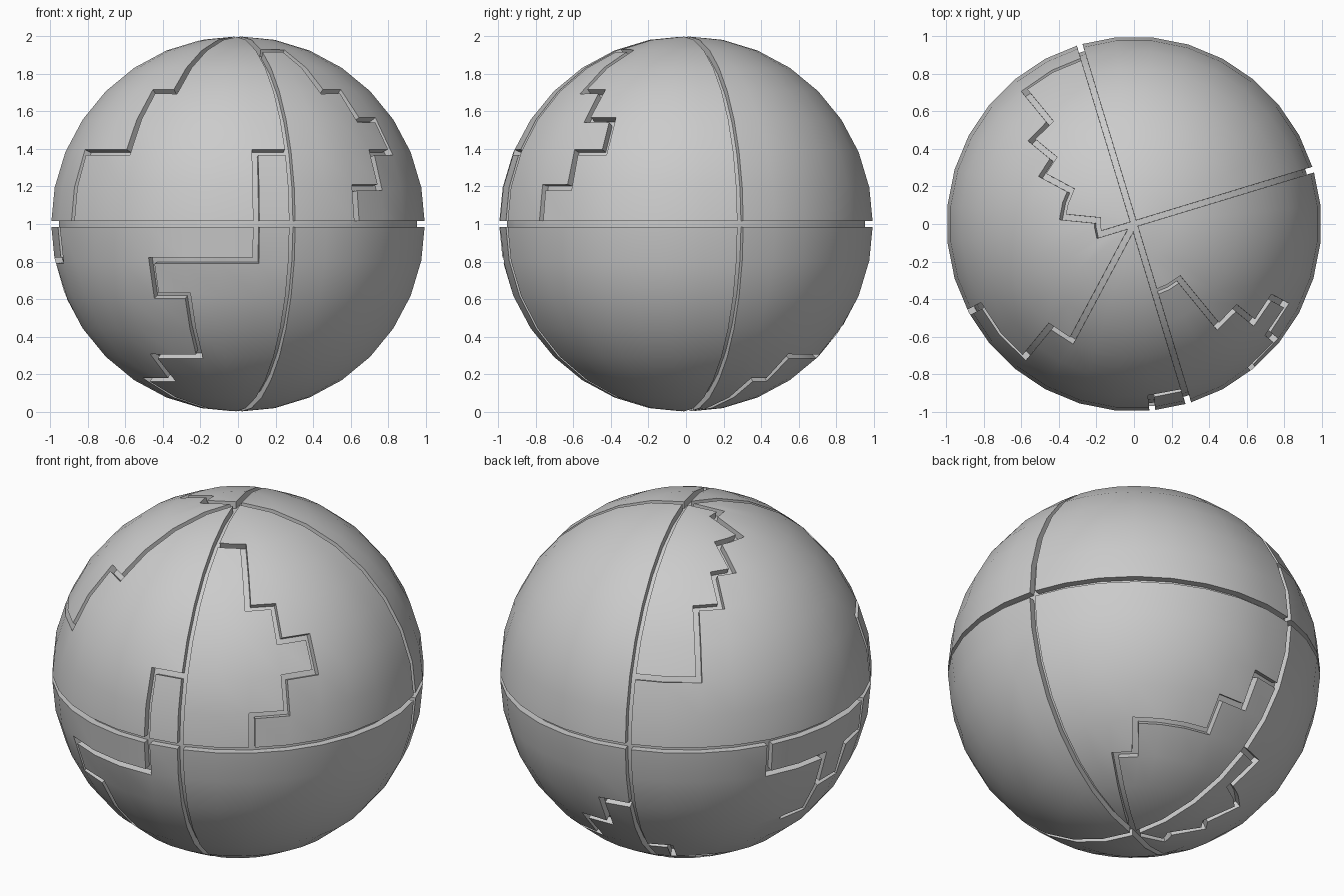
import bpy, bmesh
from math import radians, acos, atan2
from mathutils import Matrix, Vector

if "Cube" in bpy.data.objects:
    bpy.data.objects.remove(bpy.data.objects["Cube"])

STEP = radians(11.25)
TURN = radians(16.875)

# Groove paths as corners (meridian index 0-31, ring index 0-16) on the sphere grid
paths = [
    [(0, 0), (0, 16)], [(8, 0), (8, 16)], [(24, 0), (24, 16)],      # meridians
    [(0, 8), (32, 8)],                                              # equator
    # upper zigzags
    [(20, 0), (20, 4), (19, 4), (19, 6), (17, 6), (17, 8)],
    [(16, 0), (16, 1), (14, 1), (14, 2), (12, 2), (12, 3), (11, 3), (11, 4),
     (10, 4), (10, 6), (8, 6)],
    [(24, 2), (26, 2), (26, 4), (27, 4), (27, 5), (28, 5), (28, 6), (27, 6),
     (27, 7), (26, 7), (26, 8)],
    # lower zigzags
    [(24, 6), (23, 6), (23, 9), (20, 9), (20, 10), (21, 10), (21, 12), (19, 12),
     (19, 13), (17, 13), (17, 16)],
    [(8, 10), (7, 10), (7, 11), (6, 11), (6, 12), (3, 12), (3, 13), (2, 13), (2, 16)],
    [(8, 12), (9, 12), (9, 13), (11, 13), (11, 14), (12, 14), (12, 15), (14, 15), (14, 16)],
    [(12, 8), (12, 9), (14, 9), (14, 11), (13, 11)],
    [(16, 8), (16, 9), (15, 9), (15, 10), (14, 10)],
]

# Sphere body
bm = bmesh.new()
bmesh.ops.create_uvsphere(bm, u_segments=32, v_segments=16, radius=1)
bmesh.ops.rotate(bm, verts=bm.verts, cent=(0, 0, 0), matrix=Matrix.Rotation(TURN, 3, 'Z'))


def key(j, k):
    return (0 if k in (0, 16) else j % 32, k)


grid = {}
for v in bm.verts:
    k = round(acos(max(-1, min(1, v.co.z))) / STEP)
    grid[key(round((atan2(v.co.y, v.co.x) - TURN) / STEP), k)] = v

# Collect the grid edges along every path
edges = set()
for path in paths:
    for (j0, k0), (j1, k1) in zip(path, path[1:]):
        n = max(abs(j1 - j0), abs(k1 - k0))
        dj, dk = (j1 - j0) // n, (k1 - k0) // n
        for i in range(n):
            a = grid[key(j0 + dj * i, k0 + dk * i)]
            b = grid[key(j0 + dj * (i + 1), k0 + dk * (i + 1))]
            e = bm.edges.get((a, b))
            if e:
                edges.add(e)

# Widen the edges into strips, then sink the strips into grooves
strips = bmesh.ops.bevel(bm, geom=list(edges), offset=0.016, offset_type='OFFSET',
                         segments=1, profile=0.5, affect='EDGES',
                         clamp_overlap=False, loop_slide=True)['faces']
sunk = bmesh.ops.extrude_face_region(bm, geom=strips)['geom']
for v in sunk:
    if isinstance(v, bmesh.types.BMVert):
        v.co *= 0.96
bmesh.ops.delete(bm, geom=[f for f in strips if f.is_valid], context='FACES_ONLY')
bmesh.ops.recalc_face_normals(bm, faces=bm.faces)
bmesh.ops.translate(bm, verts=bm.verts, vec=Vector((0, 0, 1)))

mesh = bpy.data.meshes.new("puzzle_sphere")
bm.to_mesh(mesh)
bm.free()
ball = bpy.data.objects.new("puzzle_sphere", mesh)
bpy.context.collection.objects.link(ball)
bpy.context.view_layer.objects.active = ball
ball.select_set(True)
bpy.ops.object.shade_smooth_by_angle(angle=radians(30))
